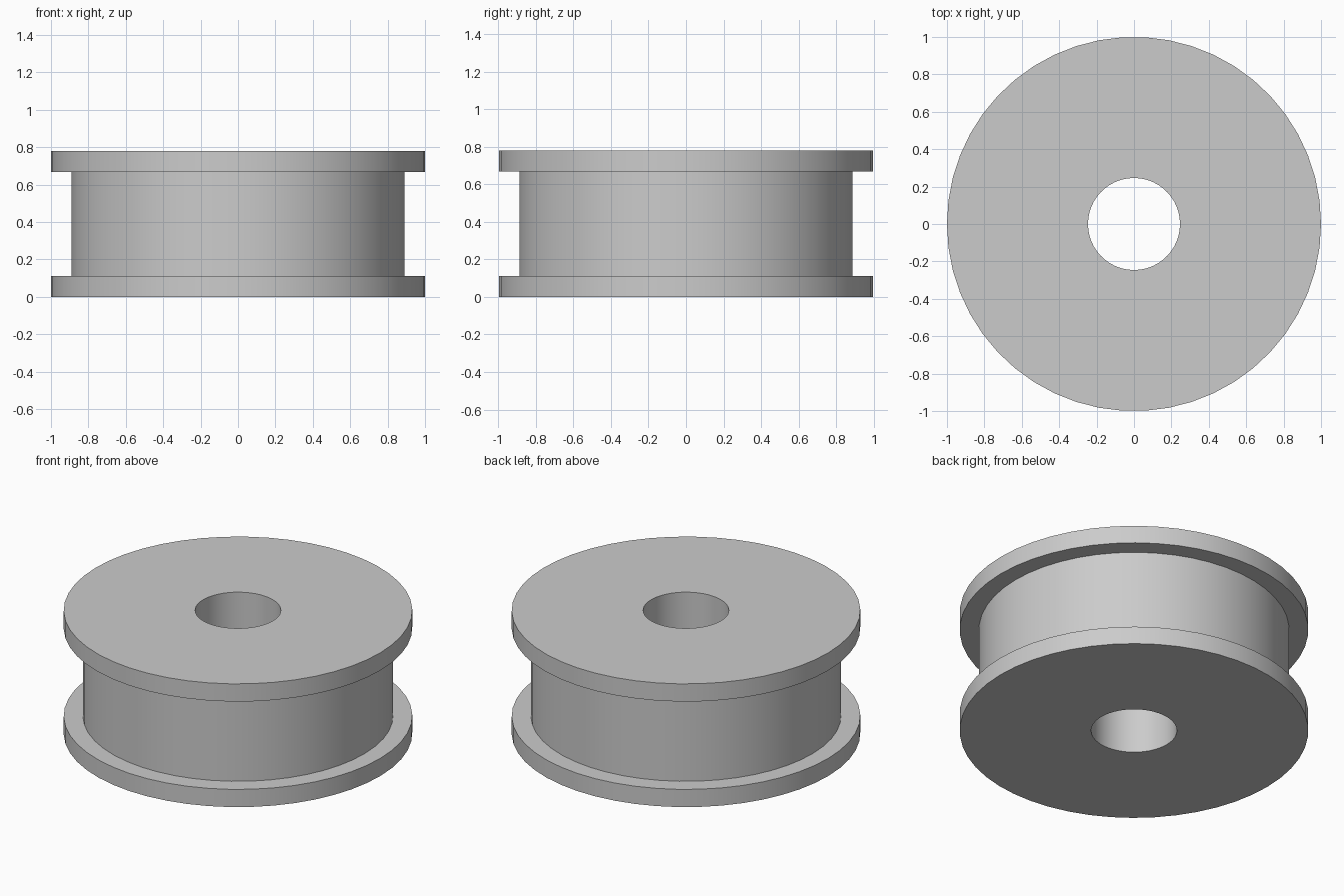
import bpy
import bmesh
from math import cos, sin, tau, radians

old = bpy.data.objects.get("Cube")
if old:
    bpy.data.objects.remove(old, do_unlink=True)

SIDES = 50
HEIGHT, RIM = 0.78, 0.112
OUTER, HUB, BORE = 1.0, 0.89, 0.246

grey = bpy.data.materials.new("plain_grey")
grey.use_nodes = True
colour = (0.6, 0.6, 0.6, 1)
grey.diffuse_color = colour
grey.node_tree.nodes["Principled BSDF"].inputs["Base Color"].default_value = colour


def lathe(name, profile):
    """Spin a closed (radius, height) profile around the z axis."""
    bm = bmesh.new()
    rings = [[bm.verts.new((r * cos(tau * i / SIDES), r * sin(tau * i / SIDES), z))
              for i in range(SIDES)] for r, z in profile]
    for k, ring in enumerate(rings):
        above = rings[(k + 1) % len(rings)]
        for i in range(SIDES):
            j = (i + 1) % SIDES
            bm.faces.new((ring[i], ring[j], above[j], above[i]))
    bmesh.ops.recalc_face_normals(bm, faces=bm.faces)
    mesh = bpy.data.meshes.new(name)
    bm.to_mesh(mesh)
    bm.free()
    mesh.materials.append(grey)
    obj = bpy.data.objects.new(name, mesh)
    bpy.context.collection.objects.link(obj)
    bpy.ops.object.select_all(action="DESELECT")
    obj.select_set(True)
    bpy.context.view_layer.objects.active = obj
    bpy.ops.object.shade_smooth_by_angle(angle=radians(30))


# Flanged spool: bottom rim, recessed hub, top rim and a through bore
TOP = HEIGHT - RIM
lathe("flanged_spool", [
    (BORE, 0), (OUTER, 0), (OUTER, RIM), (HUB, RIM),
    (HUB, TOP), (OUTER, TOP), (OUTER, HEIGHT), (BORE, HEIGHT),
])
